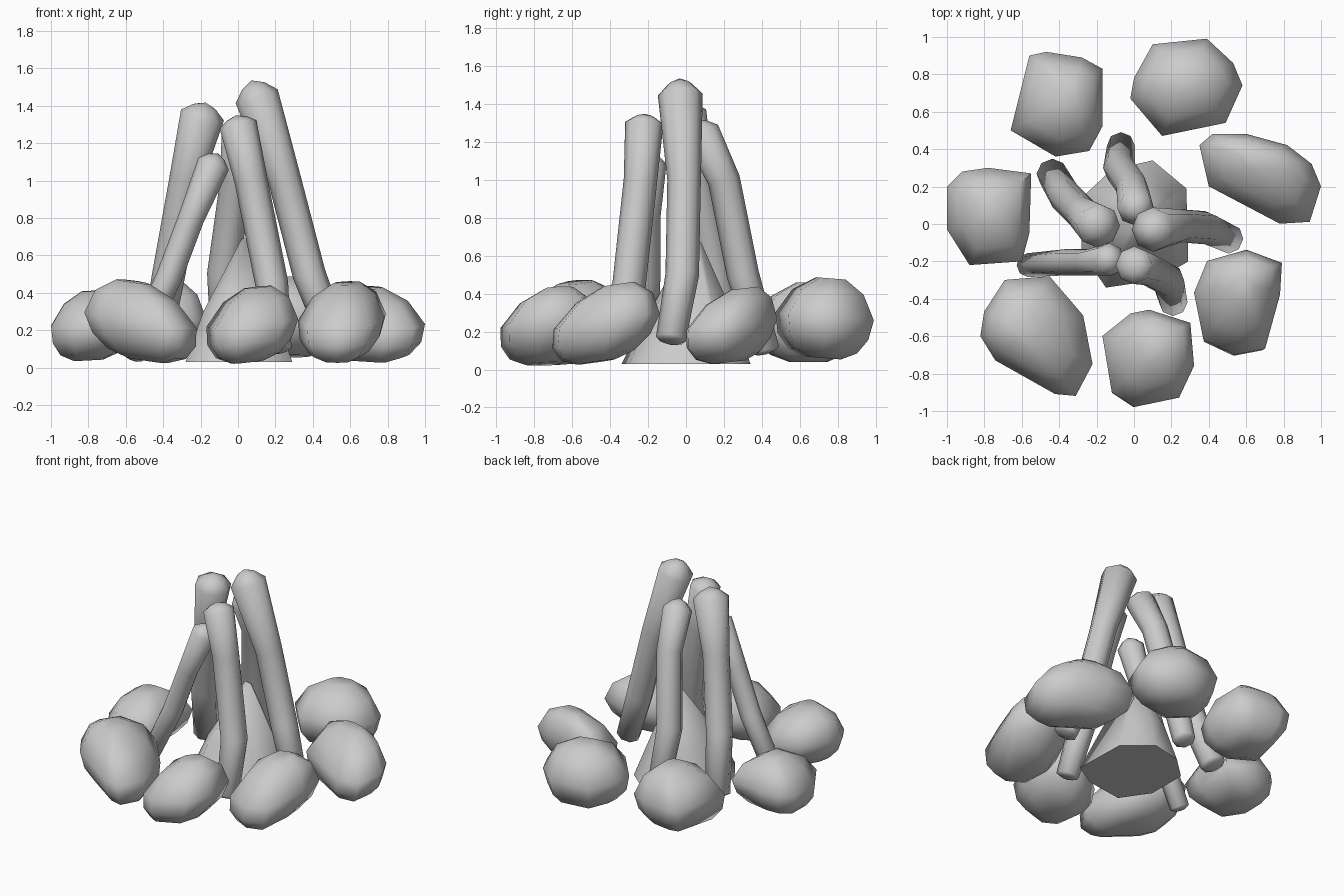
import bpy, bmesh, math
from mathutils import Vector

if "Cube" in bpy.data.objects:
    bpy.data.objects.remove(bpy.data.objects["Cube"])


def finish(bm, name, angle):
    bmesh.ops.recalc_face_normals(bm, faces=bm.faces)
    me = bpy.data.meshes.new(name)
    bm.to_mesh(me)
    bm.free()
    ob = bpy.data.objects.new(name, me)
    bpy.context.collection.objects.link(ob)
    bpy.ops.object.select_all(action='DESELECT')
    ob.select_set(True)
    bpy.context.view_layer.objects.active = ob
    bpy.ops.object.shade_smooth_by_angle(angle=math.radians(angle))
    return ob


def hull(name, points, angle):
    bm = bmesh.new()
    for p in points:
        bm.verts.new(p)
    res = bmesh.ops.convex_hull(bm, input=bm.verts[:])
    junk = {g for g in res["geom_interior"] + res["geom_unused"]
            if isinstance(g, bmesh.types.BMVert)}
    bmesh.ops.delete(bm, geom=list(junk), context='VERTS')
    return finish(bm, name, angle)


# Stone: plan outline stacked in rings, top sheared sideways, whole stone tilted
def stone(name, outline, lo, hi, shear, tilt):
    c = sum((Vector(p) for p in outline), Vector((0, 0))) / len(outline)
    pts = []
    for t, s in ((0, .36), (.09, .7), (.27, .92), (.52, 1), (.83, .72), (1, .3)):
        for p in outline:
            d = (Vector(p) - c) * s
            q = c + d + Vector(shear) * (t - .5)
            pts.append((q.x, q.y, lo + (hi - lo) * t + d.dot(Vector(tilt))))
    hull(name, pts, 75)


stone("stone_back_left", [(-.56, .9), (-.47, .92), (-.28, .89), (-.17, .83),
      (-.17, .52), (-.24, .39), (-.42, .36), (-.66, .5)], .04, .46, (.03, .02), (0, 0))
stone("stone_back", [(.1, .96), (.39, .99), (.53, .86), (.58, .74),
      (.49, .54), (.15, .47), (-.02, .67), (0, .78)], .06, .48, (0, .04), (0, -.08))
stone("stone_right_back", [(.35, .42), (.42, .48), (.6, .48), (.82, .42), (.95, .32),
      (1, .2), (.94, .01), (.78, 0), (.4, .2)], .04, .43, (-.02, .08), (0, .12))
stone("stone_right_front", [(.39, -.2), (.6, -.14), (.79, -.21), (.78, -.38),
      (.7, -.67), (.54, -.7), (.37, -.62), (.32, -.37)], .04, .45, (.04, .12), (.03, .14))
stone("stone_front", [(-.17, -.6), (-.02, -.48), (.08, -.46), (.3, -.53),
      (.32, -.76), (.24, -.93), (0, -.98), (-.12, -.9)], .03, .43, (.06, .08), (.1, .04))
stone("stone_front_left", [(-.69, -.3), (-.45, -.28), (-.27, -.49), (-.22, -.75),
      (-.31, -.92), (-.42, -.91), (-.74, -.73), (-.82, -.6), (-.8, -.47)],
      .04, .46, (-.08, .04), (-.12, .06))
stone("stone_left", [(-1, .2), (-.92, .28), (-.78, .3), (-.55, .27),
      (-.56, -.05), (-.6, -.2), (-.88, -.22), (-1, -.03)], .04, .41, (.03, .02), (.05, .02))

# Ember mound in the middle
base = [(.1, .34), (.28, .19), (.29, -.2), (.12, -.3), (-.15, -.34),
        (-.28, -.15), (-.28, .14), (-.12, .29)]
mound = [(x, y, .03) for x, y in base]
mound += [(x * .66, y * .66 + .02, .3) for x, y in base]
mound += [(.02, .05, .69), (.06, .04, .69), (.05, .08, .67)]
hull("ember_mound", mound, 75)


# Log: eight-sided tapered tube along a bent path, chamfered pointed ends
def log(name, path, r_top, r_mid, r_end, tip):
    p = [Vector(v) for v in path]
    radii = [r_top * 1.03, r_mid * 1.03, r_mid * 1.03, r_end * 1.06]
    n = 8
    bm = bmesh.new()
    rings = []

    def ring(c, d, r):
        u = Vector((0, 1, 0)).cross(d).normalized()
        v = d.cross(u)
        rings.append([bm.verts.new(c + r * (math.cos(a) * u + math.sin(a) * v))
                      for a in (2 * math.pi * k / n for k in range(n))])

    out_top = (p[0] - p[1]).normalized()
    out_end = (p[3] - p[2]).normalized()
    ring(p[0] + out_top * tip * .65, -out_top, r_top * .55)
    for i, c in enumerate(p):
        d = (p[min(i + 1, 3)] - p[max(i - 1, 0)]).normalized()
        ring(c, d, radii[i])
    ring(p[3] + out_end * .015, out_end, r_end * .6)
    for a, b in zip(rings, rings[1:]):
        for k in range(n):
            bm.faces.new((a[k], a[(k + 1) % n], b[(k + 1) % n], b[k]))
    top = bm.verts.new(p[0] + out_top * tip)
    end = bm.verts.new(p[3] + out_end * .02)
    for loop, apex in ((rings[0], top), (rings[-1], end)):
        for k in range(n):
            bm.faces.new((loop[k], loop[(k + 1) % n], apex))
    finish(bm, name, 65)


log("log_right", [(.1, -.03, 1.45), (.25, -.01, 1), (.38, -.02, .5), (.51, -.08, .16)],
    .115, .086, .075, .09)
log("log_front", [(0, -.22, 1.3), (.07, -.24, 1), (.18, -.3, .45), (.21, -.42, .1)],
    .098, .086, .072, .05)
log("log_front_left", [(-.13, -.19, 1.09), (-.25, -.205, .8), (-.37, -.205, .48), (-.57, -.22, .06)],
    .085, .068, .06, .06)
log("log_back_left", [(-.19, -.01, 1.35), (-.28, .06, 1), (-.37, .15, .5), (-.44, .27, .12)],
    .115, .086, .078, .07)
log("log_back", [(.01, .08, 1.25), (-.01, .2, 1), (-.08, .3, .5), (-.07, .42, .1)],
    .095, .083, .07, .07)
